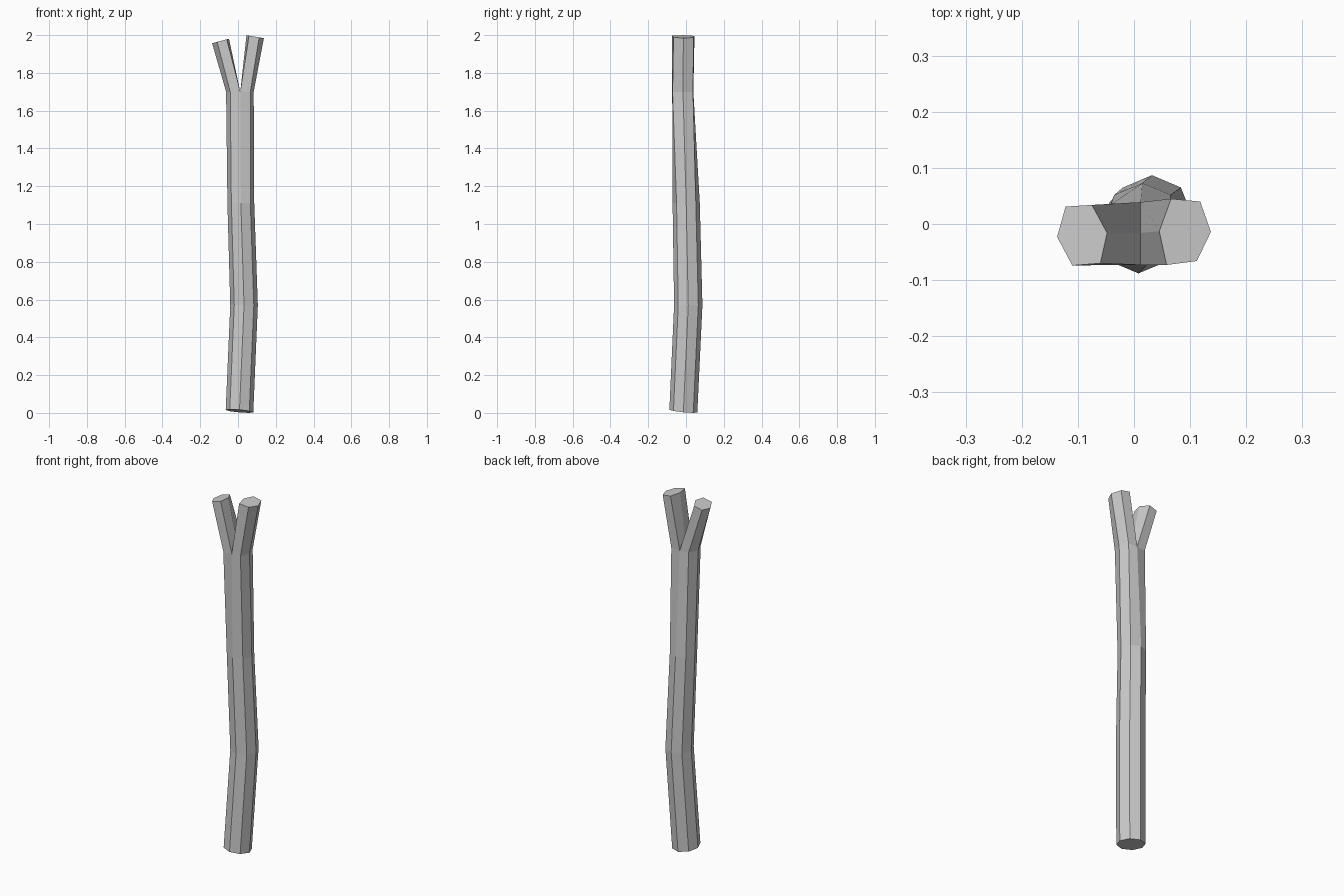
import bpy, bmesh
from math import cos, sin, pi

if "Cube" in bpy.data.objects:
    bpy.data.objects.remove(bpy.data.objects["Cube"])

bm = bmesh.new()


def ring(points):
    return [bm.verts.new(p) for p in points]


def bridge(a, b):
    n = len(a)
    for i in range(n):
        j = (i + 1) % n
        bm.faces.new((a[i], a[j], b[j], b[i]))


def octagon(cx, cy, cz, rx, ry, sx=0.0, sy=0.0):
    pts = []
    for i in range(8):
        dx, dy = rx * cos(i * pi / 4), ry * sin(i * pi / 4)
        pts.append((cx + dx, cy + dy, cz + sx * dx + sy * dy))
    return ring(pts)


# Trunk: gently bent eight-sided shaft with a slanted cut at the foot
trunk = [octagon(0.008, -0.014, 0.0095, 0.073, 0.074, -0.085, -0.097),
         octagon(0.032, 0.012, 0.57, 0.073, 0.075),
         octagon(0.015, 0.001, 1.11, 0.071, 0.072)]

# Flattened top ring where the shaft splits
crotch = ring([(x, y, 1.70) for x, y in (
    (0.083, -0.016), (0.066, 0.037), (0.012, 0.039), (-0.041, 0.035),
    (-0.063, -0.019), (-0.041, -0.073), (0.012, -0.073), (0.065, -0.071))])
trunk.append(crotch)
for lower, upper in zip(trunk, trunk[1:]):
    bridge(lower, upper)
bm.faces.new(trunk[0][::-1])

# Fork: two six-sided prongs sharing the centre seam
centre = bm.verts.new((0.012, -0.016, 1.70))


def prong(base, tips, z_mid, slope):
    mid = sum(x for x, y in tips) / 6
    end = ring([(x, y, z_mid + slope * (x - mid)) for x, y in tips])
    bridge(base, end)
    bm.faces.new(end)


prong(crotch[2:7] + [centre],
      [(-0.075, 0.034), (-0.122, 0.031), (-0.137, -0.023),
       (-0.110, -0.074), (-0.060, -0.070), (-0.048, -0.016)], 1.969, 0.27)
prong([crotch[6], crotch[7], crotch[0], crotch[1], crotch[2], centre],
      [(0.058, -0.073), (0.112, -0.066), (0.137, -0.014),
       (0.118, 0.040), (0.066, 0.045), (0.045, -0.013)], 1.992, -0.17)

bmesh.ops.recalc_face_normals(bm, faces=bm.faces)
mesh = bpy.data.meshes.new("forked_stick")
bm.to_mesh(mesh)
bm.free()
bpy.context.collection.objects.link(bpy.data.objects.new("forked_stick", mesh))
